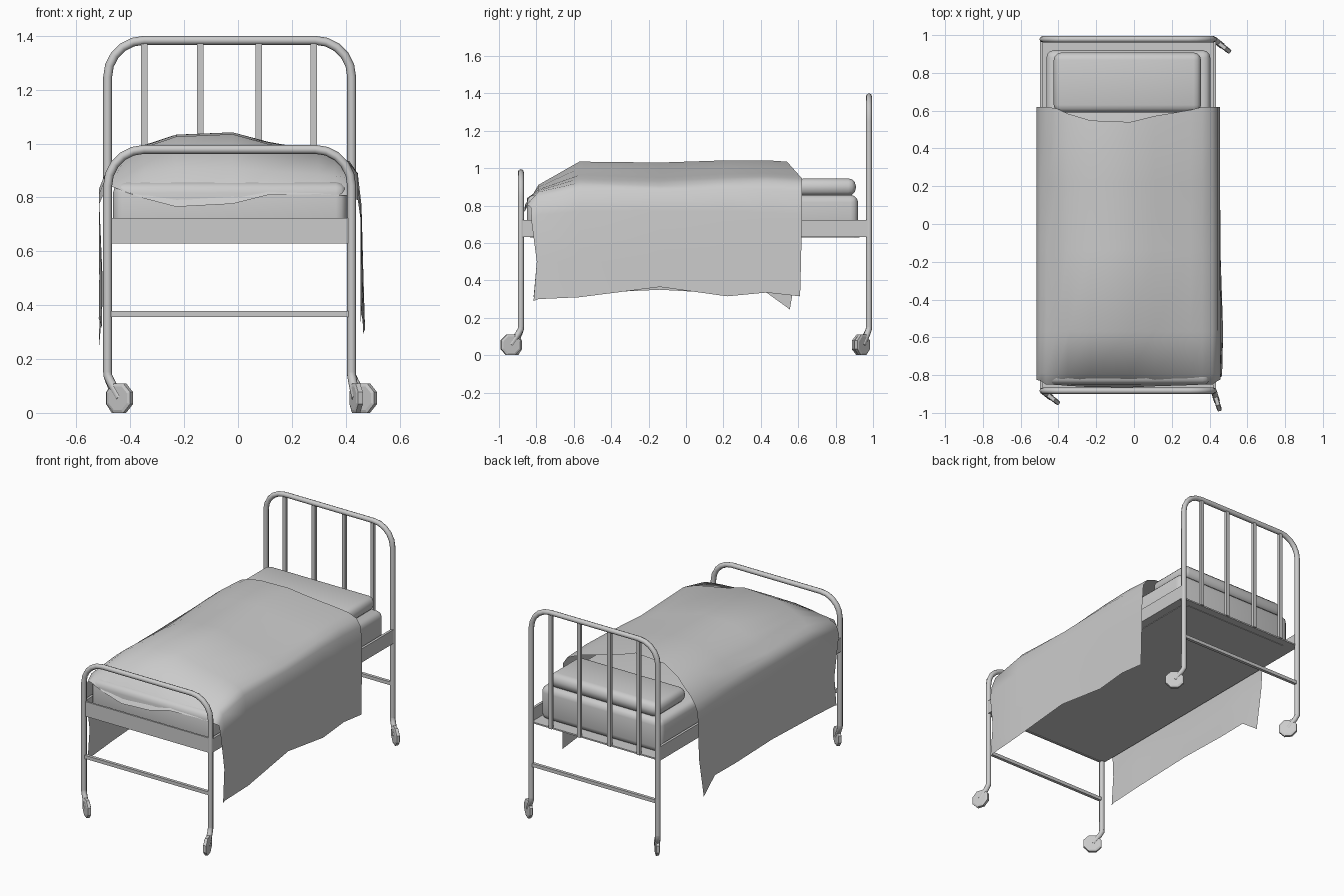
import bpy, bmesh, math
from mathutils import Vector, Matrix

if "Cube" in bpy.data.objects:
    bpy.data.objects.remove(bpy.data.objects["Cube"], do_unlink=True)

grey = bpy.data.materials.new("light grey")
grey.use_nodes = True
grey.diffuse_color = (0.6, 0.6, 0.6, 1)
grey.node_tree.nodes["Principled BSDF"].inputs["Base Color"].default_value = (0.6, 0.6, 0.6, 1)

MID = -0.031          # middle of the frame across x
HALF = 0.453          # half distance between the legs
HEAD, FOOT = 0.978, -0.883
TUBE = 0.0165


def select(ob):
    bpy.ops.object.select_all(action="DESELECT")
    ob.select_set(True)
    bpy.context.view_layer.objects.active = ob


def finish(bm, name, smooth=True, angle=40):
    me = bpy.data.meshes.new(name)
    bm.to_mesh(me)
    bm.free()
    ob = bpy.data.objects.new(name, me)
    bpy.context.collection.objects.link(ob)
    me.materials.append(grey)
    if smooth:
        select(ob)
        bpy.ops.object.shade_smooth_by_angle(angle=math.radians(angle))
    return ob


def box(name, x, y, z, bevel=0, segments=1):
    """Box from three (low, high) ranges, with optional rounded edges."""
    bm = bmesh.new()
    size = [r[1] - r[0] for r in (x, y, z)]
    centre = [(r[0] + r[1]) / 2 for r in (x, y, z)]
    bmesh.ops.create_cube(bm, size=1, matrix=Matrix.Translation(centre) @ Matrix.Diagonal((*size, 1)))
    if bevel:
        bmesh.ops.bevel(bm, geom=bm.edges[:], offset=bevel, segments=segments, profile=0.5, affect="EDGES")
    return finish(bm, name, bool(bevel), 50)


def tube(name, points, radius=TUBE):
    cu = bpy.data.curves.new(name, "CURVE")
    cu.dimensions = "3D"
    cu.bevel_depth = radius
    cu.bevel_resolution = 2
    cu.use_fill_caps = True
    sp = cu.splines.new("POLY")
    sp.points.add(len(points) - 1)
    for p, co in zip(sp.points, points):
        p.co = (*co, 1)
    ob = bpy.data.objects.new(name, cu)
    bpy.context.collection.objects.link(ob)
    cu.materials.append(grey)
    select(ob)
    bpy.ops.object.convert(target="MESH")
    bpy.ops.object.shade_smooth_by_angle(angle=math.radians(50))
    return ob


def hoop(name, y, top, corner=0.135):
    """Bent tube: leg, rounded corner, top rail, rounded corner, leg."""
    right = [(MID + HALF, y, 0.15)]
    for i in range(6):
        a = math.radians(18 * i)
        right.append((MID + HALF - corner + corner * math.cos(a), y,
                      top - TUBE - corner + corner * math.sin(a)))
    left = [(2 * MID - x, yy, z) for x, yy, z in reversed(right)]
    tube(name, right + left)


def castor(name, x, y, heading):
    """Bent arm and an eight-sided wheel that trails towards the heading."""
    d = Vector((math.cos(heading), math.sin(heading), 0))
    leg = Vector((x, y, 0))
    hub = leg + d * 0.057 + Vector((0, 0, 0.055))
    up = Vector((0, 0, 1))
    tube(name + "_arm", [leg + up * 0.165, leg + up * 0.14, leg + d * 0.014 + up * 0.115, hub], 0.0165)
    bm = bmesh.new()
    axis = d.cross(up)
    rot = Matrix((d, up, axis)).transposed().to_4x4()
    r = 0.055 / math.cos(math.pi / 8)
    bmesh.ops.create_cone(bm, cap_ends=True, segments=8, radius1=r, radius2=r, depth=0.018,
                          matrix=Matrix.Translation(hub) @ rot @ Matrix.Rotation(math.pi / 8, 4, "Z"))
    for f in [f for f in bm.faces if len(f.verts) == 8]:
        bmesh.ops.inset_region(bm, faces=[f], thickness=0.012, depth=0.004)
    finish(bm, name + "_wheel", False)


# Head and foot hoops with their low cross bars
for label, y, top in (("head", HEAD, 1.40), ("foot", FOOT, 0.995)):
    hoop(label + "_hoop", y, top)
    box(label + "_cross_bar", (MID - HALF, MID + HALF), (y - 0.01, y + 0.01), (0.356, 0.378))

# Headboard bars
for i, x in enumerate((-0.348, -0.14, 0.077, 0.281)):
    box(f"headboard_bar_{i + 1}", (x - 0.012, x + 0.012), (HEAD - 0.01, HEAD + 0.01), (0.635, 1.385))

# Castors, each swivelled differently
castor("foot_right_castor", MID - HALF, FOOT, math.radians(-38))
castor("foot_left_castor", MID + HALF, FOOT, math.radians(-73))
castor("head_right_castor", MID - HALF, HEAD, math.radians(-50))
castor("head_left_castor", MID + HALF, HEAD, math.radians(-38))

# Bed base: plate, side rails and foot rail
box("base_plate", (MID - HALF, MID + HALF), (FOOT, HEAD), (0.633, 0.642))
for label, s in (("right", -1), ("left", 1)):
    x = MID + s * (HALF + 0.005)
    box(label + "_side_rail", (x - 0.008, x + 0.008), (FOOT, HEAD + 0.005), (0.633, 0.722))
box("foot_rail", (MID - HALF, MID + HALF), (FOOT - 0.006, FOOT + 0.006), (0.629, 0.724))

# Chamfered panel under the base
bm = bmesh.new()
w, c, y0, y1 = 0.41, 0.03, FOOT + 0.05, HEAD - 0.05
outline = [(w - c, y0), (w, y0 + c), (w, y1 - c), (w - c, y1)]
outline += [(-x, y) for x, y in reversed(outline)]
bottom = bm.faces.new([bm.verts.new((MID + x, y, 0.63)) for x, y in outline])
lid = bmesh.ops.extrude_face_region(bm, geom=[bottom])
bmesh.ops.translate(bm, vec=(0, 0, 0.006), verts=[v for v in lid["geom"] if isinstance(v, bmesh.types.BMVert)])
bmesh.ops.recalc_face_normals(bm, faces=bm.faces[:])
finish(bm, "base_panel", False)

# Mattress and pillow
box("mattress", (-0.464, 0.404), (-0.85, 0.92), (0.64, 0.857), 0.04, 3)
box("pillow", (-0.425, 0.355), (0.59, 0.908), (0.853, 0.945), 0.04, 3)

# Blanket, row by row: y, crown z, shoulder z, edge z, right hem z, left hem z
rows = [
    (-0.85, 0.78, 0.81, 0.77, 0.31, 0.29),
    (-0.79, 0.91, 0.88, 0.81, 0.315, 0.30),
    (-0.57, 1.035, 0.945, 0.83, 0.33, 0.31),
    (-0.14, 1.03, 0.93, 0.83, 0.35, 0.365),
    (0.22, 1.042, 0.95, 0.83, 0.33, 0.315),
    (0.43, 1.042, 0.955, 0.82, 0.335, 0.335),
    (0.62, 1.035, 0.945, 0.81, 0.245, 0.315),
]
# Across the blanket: x and share of the crown height
columns = [(-0.465, -0.4), (-0.41, 0.1), (-0.35, 0.45), (-0.23, 0.9), (-0.02, 1.0),
           (0.11, 0.6), (0.3, 0.2), (0.36, 0.0), (0.415, -0.25)]
bm = bmesh.new()
grid = []
for i, (y, crown, shoulder, edge, hem_r, hem_l) in enumerate(rows):
    last = i == len(rows) - 1
    foot_side = 0.035 if i == 0 else 0
    sway = 0.007 * math.sin(6 * y)
    bulge = 0.016 * math.exp(-((y + 0.6) / 0.3) ** 2)
    line = [(-0.512 + sway, y - 0.065 if last else y + foot_side, hem_r),
            (-0.51 + sway, y - 0.02 if last else y + foot_side * 1.5, 0.5),
            (-0.517, y + foot_side * 0.7, edge),
            (-0.497, y + foot_side * 0.6, edge + 0.05)]
    for x, share in columns:
        dip = -0.08 * max(share, 0) if last else -0.015 * max(share, 0) if i == 0 else 0
        wave = 0.02 * math.sin(9 * x) if i == 0 else 0
        line.append((x, y + dip, shoulder + (crown - shoulder) * share + wave))
    line += [(0.445, y + foot_side * 0.6, (edge + shoulder) / 2),
             (0.454 + bulge * 0.3, y + foot_side * 0.7, edge - 0.06),
             (0.455 + bulge * 0.7, y + foot_side * 1.5 - (0.005 if last else 0), 0.5),
             (0.456 + bulge, y + foot_side - (0.01 if last else 0), hem_l)]
    grid.append([bm.verts.new(p) for p in line])
for a, b in zip(grid, grid[1:]):
    for j in range(len(a) - 1):
        bm.faces.new((a[j], a[j + 1], b[j + 1], b[j]))
finish(bm, "blanket", True, 60)
